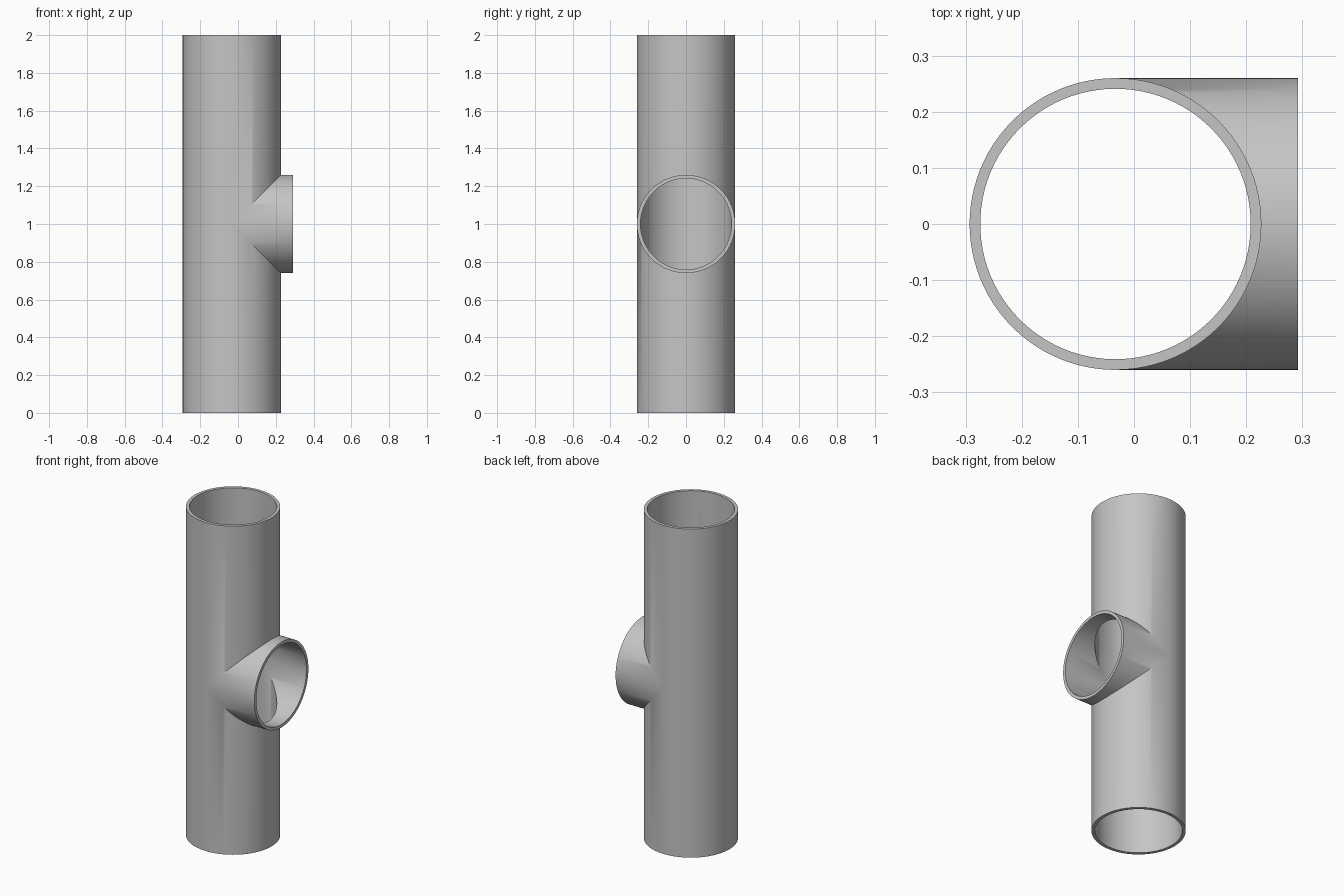
import bpy, bmesh, math

cube = bpy.data.objects.get("Cube")
if cube:
    bpy.data.objects.remove(cube, do_unlink=True)

SEGMENTS = 96           # multiple of four, so the seam meets at the sides
OUTER, INNER = 0.26, 0.241
AXIS_X, MID, TOP = -0.033, 1.0, 2.0
BRANCH_END = 0.292

mat = bpy.data.materials.new("light grey")
mat.use_nodes = True
grey = (0.56, 0.56, 0.56, 1)
mat.diffuse_color = grey
mat.node_tree.nodes["Principled BSDF"].inputs["Base Color"].default_value = grey

bm = bmesh.new()


def bridge(a, b):
    """Join two matching closed rings with quads."""
    for i in range(SEGMENTS):
        j = (i + 1) % SEGMENTS
        bm.faces.new((a[i], a[j], b[j], b[i]))


def tee_wall(radius):
    """One skin of the tee; the branch meets the run on a mitred seam."""
    circle = [(radius * math.cos(a), radius * math.sin(a))
              for a in (2 * math.pi * i / SEGMENTS for i in range(SEGMENTS))]

    def ring(point):
        return [bm.verts.new(point(c, s)) for c, s in circle]

    # Upright run, open on the +x side between the two seams
    bottom = ring(lambda c, s: (AXIS_X + c, s, 0))
    low = ring(lambda c, s: (AXIS_X + c, s, MID - max(c, 0)))
    high = ring(lambda c, s: (AXIS_X + c, s, MID + max(c, 0)))
    top = ring(lambda c, s: (AXIS_X + c, s, TOP))
    bridge(bottom, low)
    bridge(high, top)

    # Side branch, running from the seams to its open end
    seam = ring(lambda c, s: (AXIS_X + abs(c), s, MID + c))
    end = ring(lambda c, s: (BRANCH_END, s, MID + c))
    bridge(seam, end)
    return bottom, top, end


# Outer and inner skins, closed by flat rims at the three openings
for outer_ring, inner_ring in zip(tee_wall(OUTER), tee_wall(INNER)):
    bridge(outer_ring, inner_ring)

bmesh.ops.remove_doubles(bm, verts=bm.verts, dist=0.0001)
bmesh.ops.recalc_face_normals(bm, faces=bm.faces)

mesh = bpy.data.meshes.new("pipe_tee")
bm.to_mesh(mesh)
bm.free()
mesh.materials.append(mat)
pipe = bpy.data.objects.new("pipe_tee", mesh)
bpy.context.collection.objects.link(pipe)

bpy.ops.object.select_all(action="DESELECT")
pipe.select_set(True)
bpy.context.view_layer.objects.active = pipe
bpy.ops.object.shade_smooth_by_angle(angle=math.radians(30))
